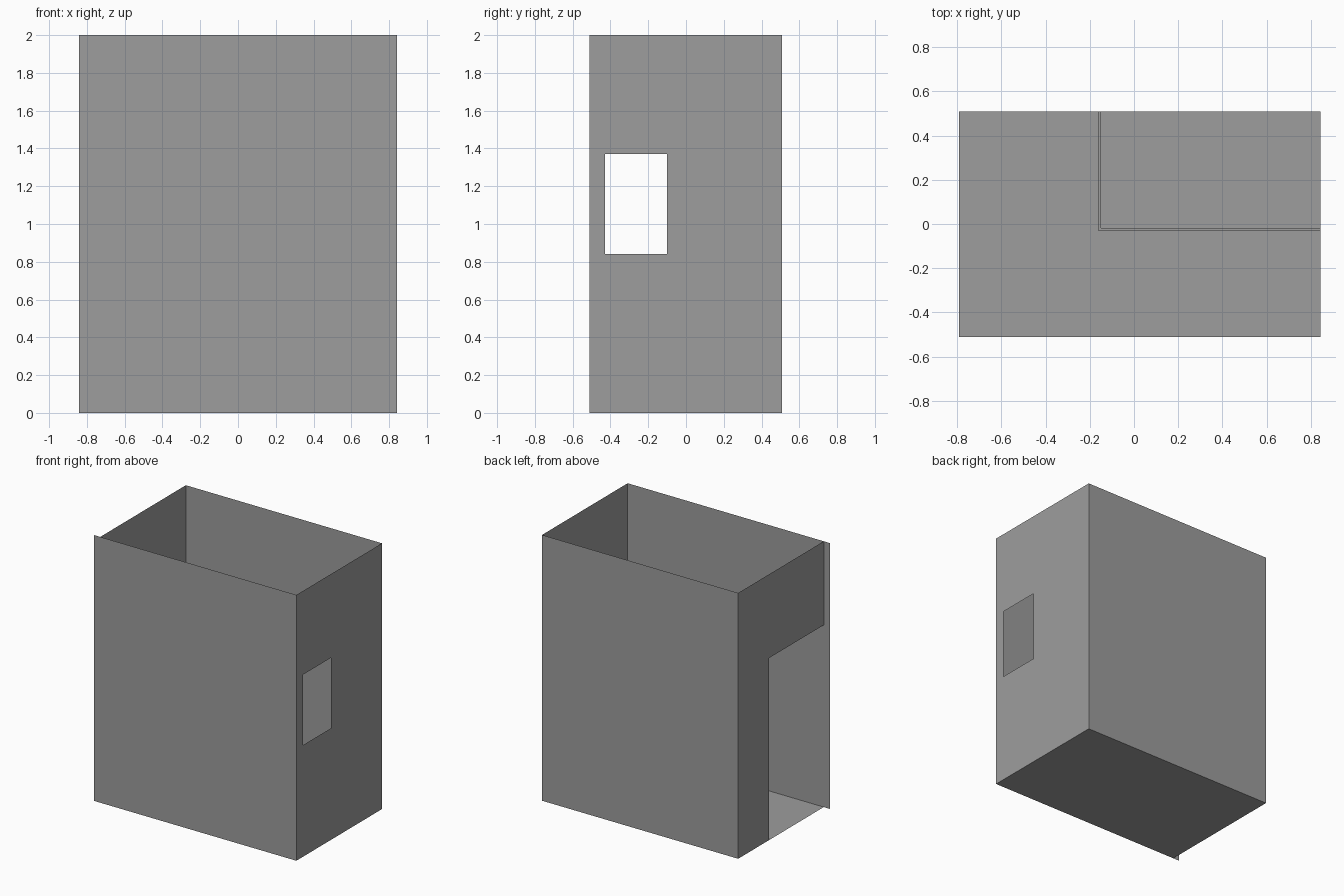
import bpy, bmesh
from mathutils import Vector

cube = bpy.data.objects.get("Cube")
if cube:
    bpy.data.objects.remove(cube, do_unlink=True)

GREY = (0.34, 0.34, 0.34, 1)
grey = bpy.data.materials.new("wall_grey")
grey.use_nodes = True
grey.diffuse_color = GREY
shader = next(n for n in grey.node_tree.nodes if n.type == 'BSDF_PRINCIPLED')
shader.inputs["Base Color"].default_value = GREY

# Room limits
LEFT, RIGHT = -0.79, 0.843
FRONT, BACK = -0.51, 0.508
HEIGHT = 2.0


def finish(name, bm):
    mesh = bpy.data.meshes.new(name)
    bm.to_mesh(mesh)
    bm.free()
    mesh.materials.append(grey)
    obj = bpy.data.objects.new(name, mesh)
    bpy.context.collection.objects.link(obj)
    return obj


def sheet(name, place, us, vs, opening=None, flip=False):
    """Flat panel split at the us and vs lines, leaving out one cell as an opening."""
    bm = bmesh.new()
    rows = [[bm.verts.new(place(u, v)) for u in us] for v in vs]
    for j in range(len(vs) - 1):
        for i in range(len(us) - 1):
            if (i, j) != opening:
                bm.faces.new((rows[j][i], rows[j][i + 1],
                              rows[j + 1][i + 1], rows[j + 1][i]))
    if flip:
        bmesh.ops.reverse_faces(bm, faces=bm.faces[:])
    return finish(name, bm)


def box(name, low, high):
    low, high = Vector(low), Vector(high)
    bm = bmesh.new()
    bmesh.ops.create_cube(bm, size=1)
    bmesh.ops.scale(bm, vec=high - low, verts=bm.verts)
    bmesh.ops.translate(bm, vec=(low + high) / 2, verts=bm.verts)
    return finish(name, bm)


# Floor and the two long walls; the front wall runs past the doorway
sheet("floor", lambda x, y: (x, y, 0), (LEFT, RIGHT), (FRONT, BACK))
sheet("front_wall", lambda x, z: (x, FRONT, z), (-RIGHT, RIGHT), (0, HEIGHT))
sheet("back_wall", lambda x, z: (x, BACK, z), (LEFT, RIGHT), (0, HEIGHT), flip=True)

# Side wall with a window
sheet("window_wall", lambda y, z: (RIGHT, y, z),
      (FRONT, -0.43, -0.1, BACK), (0, 0.84, 1.37, HEIGHT), opening=(1, 1))

# Side wall with a doorway at its front corner
sheet("door_wall", lambda y, z: (LEFT, y, z),
      (FRONT, 0.143, BACK), (0, 1.37, HEIGHT), opening=(0, 0), flip=True)

# Low partition closing off the back corner
INNER_X, INNER_Y, THICK, LOW = -0.163, -0.03, 0.013, 0.35
box("partition_front", (INNER_X, INNER_Y, 0), (RIGHT, INNER_Y + THICK, LOW))
box("partition_side", (INNER_X, INNER_Y + THICK, 0), (INNER_X + THICK, BACK, LOW))
